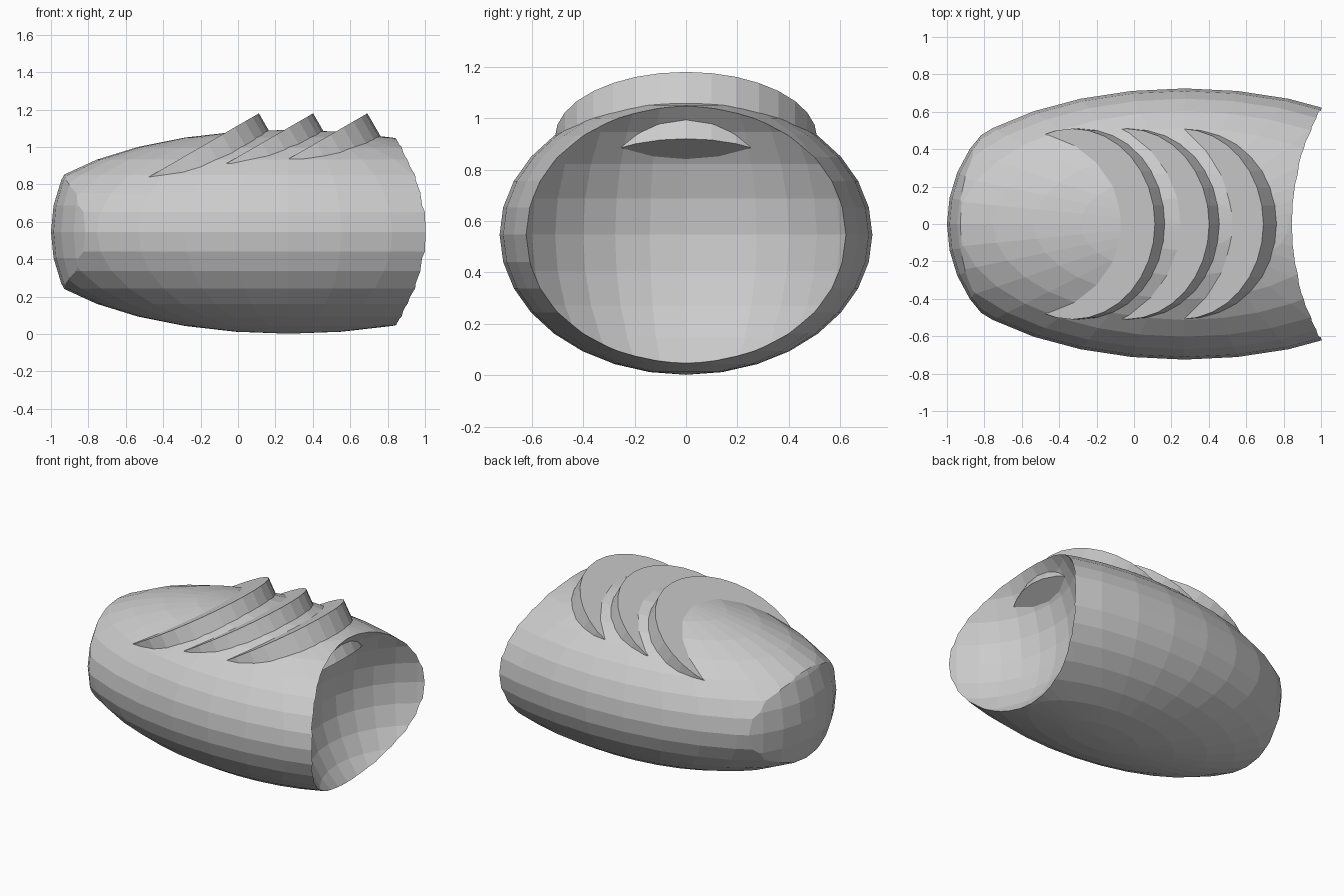
import bpy, bmesh
from math import radians, sin, cos
from mathutils import Matrix

if "Cube" in bpy.data.objects:
    bpy.data.objects.remove(bpy.data.objects["Cube"])

MID_Z = 0.547
BALL_R = 0.72


def ball(name, center, radii):
    me = bpy.data.meshes.new(name)
    bm = bmesh.new()
    bmesh.ops.create_uvsphere(bm, u_segments=32, v_segments=16, radius=1.0)
    bmesh.ops.scale(bm, vec=radii, verts=bm.verts)
    bmesh.ops.translate(bm, vec=center, verts=bm.verts)
    bm.to_mesh(me)
    bm.free()
    ob = bpy.data.objects.new(name, me)
    bpy.context.collection.objects.link(ob)
    return ob


def cut(target, cutter, operation):
    bpy.context.view_layer.objects.active = target
    m = target.modifiers.new(operation.lower(), 'BOOLEAN')
    m.operation = operation
    m.solver = 'EXACT'
    m.object = cutter
    bpy.ops.object.modifier_apply(modifier=m.name)
    bpy.data.objects.remove(cutter)


# Body: long faceted ellipsoid
body = ball("body", (0.27, 0, MID_Z), (1.45, 0.725, 0.545))

# Rounded left end: keep what lies within a ball stretched open to the right
end_form = ball("rounded_end_form", (-0.28, 0, MID_Z), (BALL_R,) * 3)
for v in end_form.data.vertices:
    if v.co.x > -0.27:
        v.co.x += 3
        v.co.y *= 1.5
        v.co.z = MID_Z + (v.co.z - MID_Z) * 1.5
cut(body, end_form, 'INTERSECT')

# Round socket in the right end
socket = ball("socket_form", (1.36, 0, MID_Z), (BALL_R,) * 3)
cut(body, socket, 'DIFFERENCE')

# Three tilted discs emerging from the top as crescent ridges
TILT = radians(30)
RADIUS, THICK = 0.51, 0.30
for i in range(3):
    cx = -0.33 + 0.29 * i
    me = bpy.data.meshes.new("ridge")
    bm = bmesh.new()
    bmesh.ops.create_cone(bm, cap_ends=True, segments=32, radius1=RADIUS,
                          radius2=RADIUS, depth=THICK)
    bm.transform(Matrix.Translation((cx, 0, 0.925))
                 @ Matrix.Rotation(-TILT, 4, 'Y')
                 @ Matrix.Translation((0, 0, -THICK / 2)))
    bm.to_mesh(me)
    bm.free()
    ridge = bpy.data.objects.new(f"ridge_{i + 1}", me)
    bpy.context.collection.objects.link(ridge)
